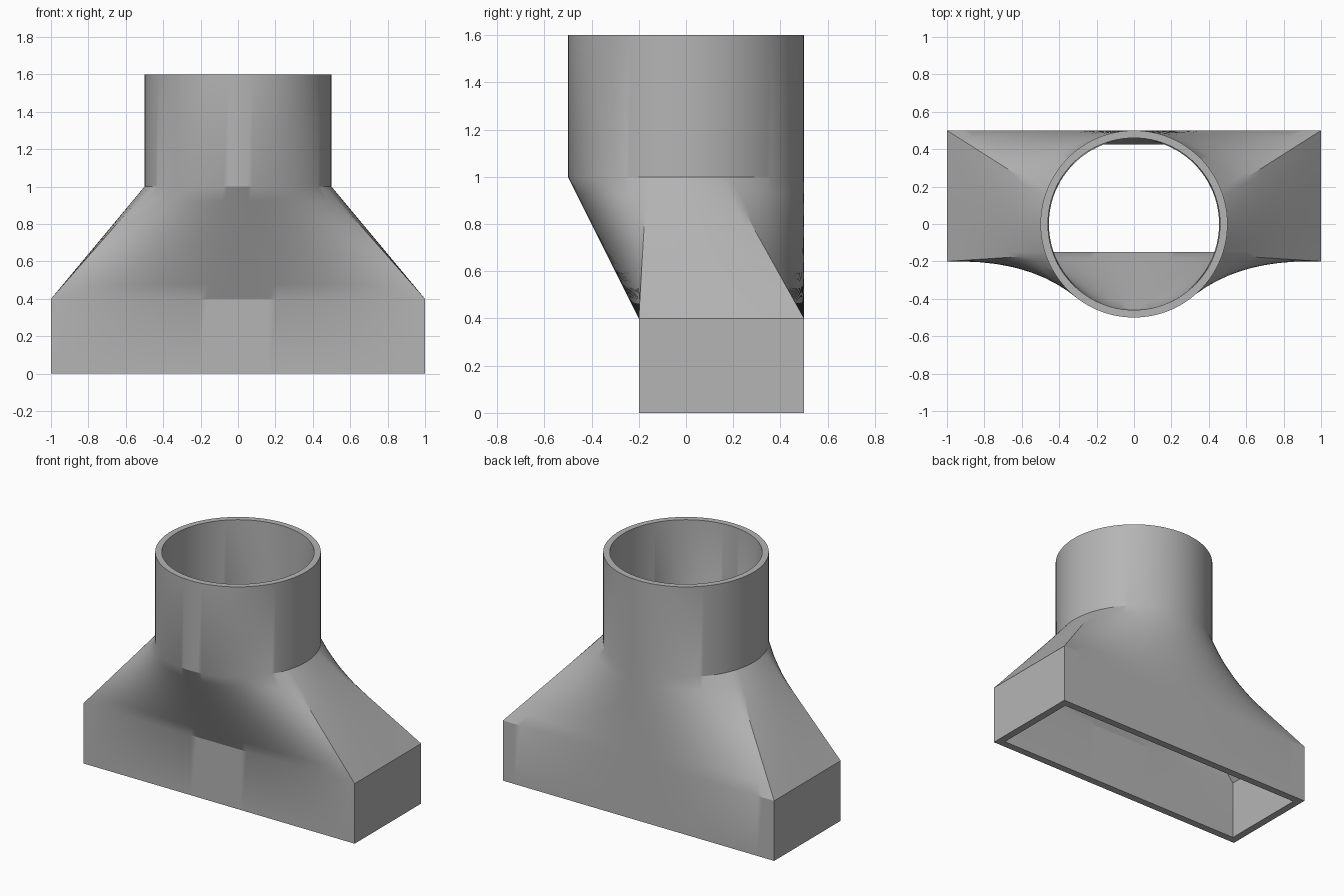
import bpy, bmesh, math

if "Cube" in bpy.data.objects:
    bpy.data.objects.remove(bpy.data.objects["Cube"])

SIDE, LONG = 16, 48          # segments on short and long sides

metal = bpy.data.materials.new("grey_metal")
metal.diffuse_color = (0.46, 0.46, 0.46, 1)
metal.use_nodes = True
metal.node_tree.nodes["Principled BSDF"].inputs["Base Color"].default_value = metal.diffuse_color


def rectangle(x, y0, y1, z):
    """Rectangle loop, evenly divided, starting at the +x, -y corner."""
    corners = [(x, y0), (x, y1), (-x, y1), (-x, y0)]
    points = []
    for i, n in enumerate((SIDE, LONG, SIDE, LONG)):
        a, b = corners[i], corners[(i + 1) % 4]
        for k in range(n):
            t = k / n
            points.append((a[0] + (b[0] - a[0]) * t, a[1] + (b[1] - a[1]) * t, z))
    return points


def circle(r, z):
    """Circle loop whose four arcs match the rectangle sides."""
    half = math.atan2(0.35, 1.0)
    starts = (-half, half, math.pi - half, math.pi + half, 2 * math.pi - half)
    points = []
    for i, n in enumerate((SIDE, LONG, SIDE, LONG)):
        for k in range(n):
            a = starts[i] + (starts[i + 1] - starts[i]) * k / n
            points.append((r * math.cos(a), r * math.sin(a), z))
    return points


def mix(a, b, t):
    return [tuple(p + (q - p) * t for p, q in zip(u, v)) for u, v in zip(a, b)]


def wall(rect_low, rect_high, ring_low, ring_high):
    """Straight box, ruled transition, straight collar."""
    steps = 8
    return ([rect_low] + [mix(rect_high, ring_low, i / steps) for i in range(steps + 1)]
            + [ring_high])


# Outer skin going up, then inner skin going down; the last loop closes to the first
outer = wall(rectangle(1, -0.2, 0.5, 0), rectangle(1, -0.2, 0.5, 0.4),
             circle(0.5, 1.0), circle(0.5, 1.6))
inner = wall(rectangle(0.95, -0.15, 0.45, 0), rectangle(0.95, -0.15, 0.425, 0.4),
             circle(0.455, 1.0), circle(0.46, 1.6))
loops = outer + inner[::-1]

bm = bmesh.new()
rings = [[bm.verts.new(p) for p in loop] for loop in loops]
count = len(rings[0])
for i, ring in enumerate(rings):
    above = rings[(i + 1) % len(rings)]
    for j in range(count):
        k = (j + 1) % count
        bm.faces.new((ring[j], ring[k], above[k], above[j]))
bmesh.ops.recalc_face_normals(bm, faces=bm.faces)

mesh = bpy.data.meshes.new("duct_adapter")
bm.to_mesh(mesh)
bm.free()
mesh.materials.append(metal)
duct = bpy.data.objects.new("duct_adapter", mesh)
bpy.context.collection.objects.link(duct)

# Smooth curved walls, crisp rims and corners
bpy.context.view_layer.objects.active = duct
duct.select_set(True)
bpy.ops.object.shade_smooth_by_angle(angle=math.radians(25))
